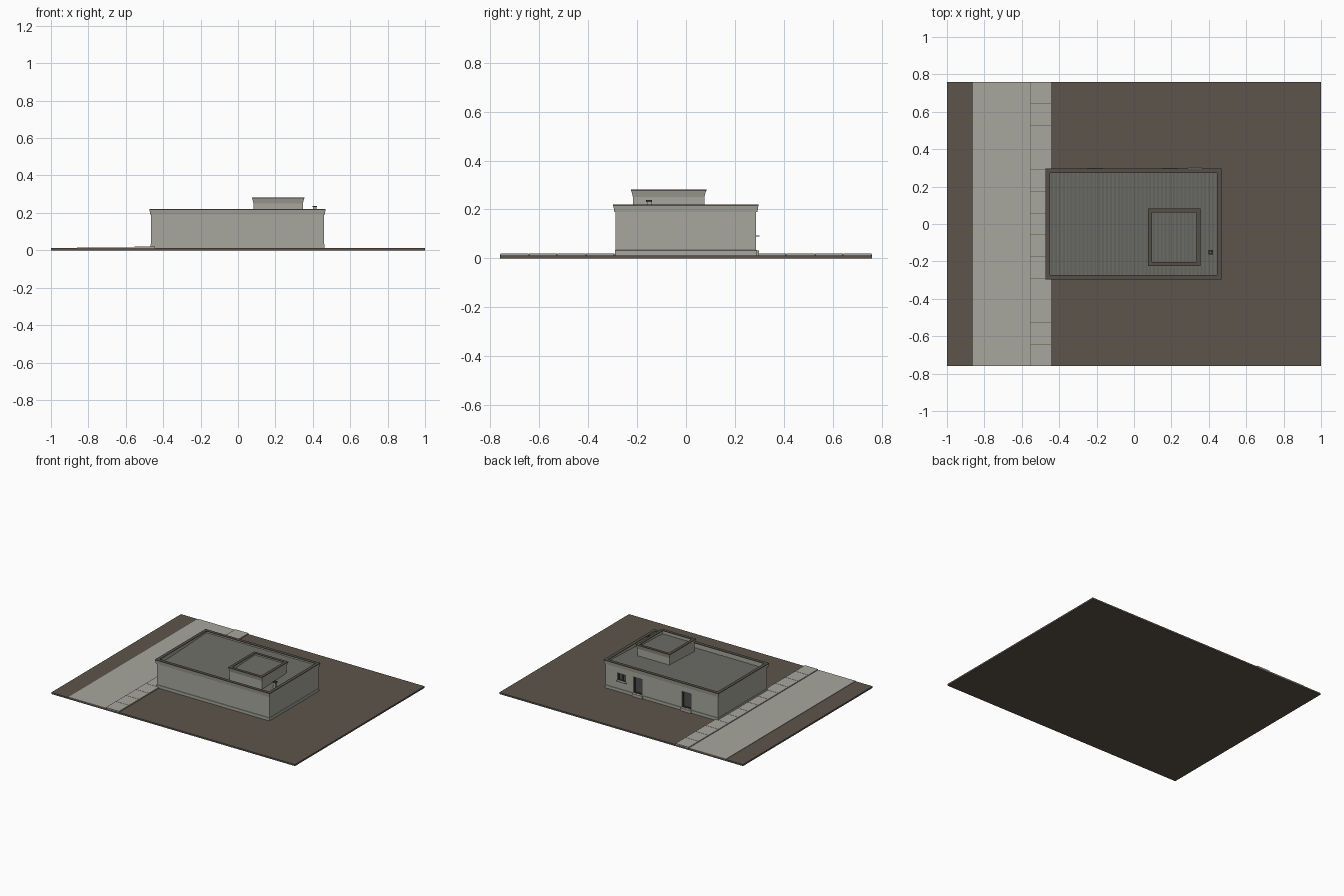
import bpy, bmesh
from mathutils import Vector

old = bpy.data.objects.get("Cube")
if old:
    bpy.data.objects.remove(old, do_unlink=True)


def material(name, rgb):
    m = bpy.data.materials.new(name)
    m.use_nodes = True
    m.diffuse_color = (*rgb, 1)
    m.node_tree.nodes["Principled BSDF"].inputs["Base Color"].default_value = (*rgb, 1)
    return m


CONCRETE = material("pale concrete", (0.39, 0.39, 0.34))
EARTH = material("brown earth", (0.11, 0.09, 0.072))
COPING = material("dark coping", (0.09, 0.078, 0.065))
ROOF = material("grey roof sheet", (0.15, 0.15, 0.135))
FRAME = material("dark frame", (0.05, 0.045, 0.04))
GLASS = material("dark glass", (0.07, 0.08, 0.08))


def finish(name, bm, mat):
    bmesh.ops.recalc_face_normals(bm, faces=bm.faces)
    mesh = bpy.data.meshes.new(name)
    bm.to_mesh(mesh)
    bm.free()
    mesh.materials.append(mat)
    ob = bpy.data.objects.new(name, mesh)
    bpy.context.scene.collection.objects.link(ob)
    return ob


def box(name, x, y, z, mat):
    """Box from three (low, high) ranges."""
    bm = bmesh.new()
    bmesh.ops.create_cube(bm, size=1)
    for v in bm.verts:
        v.co = Vector([(r[0] + r[1]) / 2 + c * (r[1] - r[0]) for c, r in zip(v.co, (x, y, z))])
    return finish(name, bm, mat)


def ring(name, x, y, section, mat):
    """Sweep a closed (outward offset, z) section around a rectangle."""
    bm = bmesh.new()
    loops = []
    for o, z in section:
        corners = [(x[0] - o, y[0] - o), (x[1] + o, y[0] - o),
                   (x[1] + o, y[1] + o), (x[0] - o, y[1] + o)]
        loops.append([bm.verts.new((*c, z)) for c in corners])
    for a, b in zip(loops, loops[1:] + loops[:1]):
        for i in range(4):
            j = (i + 1) % 4
            bm.faces.new((a[i], a[j], b[j], b[i]))
    return finish(name, bm, mat)


def ribbed_roof(name, x, y, z_front, z_back, mat, pitch=0.021, depth=0.003):
    """Zigzag sheet with ribs running front to back, falling to the front."""
    bm = bmesh.new()
    n = 2 * round((x[1] - x[0]) / pitch)
    rows = []
    for yy, zz in ((y[0], z_front), (y[1], z_back)):
        rows.append([bm.verts.new((x[0] + (x[1] - x[0]) * i / n, yy, zz + depth * (i % 2)))
                     for i in range(n + 1)])
    for i in range(n):
        bm.faces.new((rows[0][i], rows[0][i + 1], rows[1][i + 1], rows[1][i]))
    return finish(name, bm, mat)


# Ground, road and paving
box("ground", (-1, 1), (-0.76, 0.76), (0, 0.012), EARTH)
box("road", (-0.86, -0.555), (-0.76, 0.76), (0.01, 0.015), CONCRETE)
SLABS = 13
step = 1.52 / SLABS
for i in range(SLABS):
    y0 = -0.76 + i * step
    box(f"paving_slab_{i + 1}", (-0.553, -0.445), (y0 + 0.001, y0 + step - 0.001),
        (0.01, 0.02), CONCRETE)

# Main walls with openings cut in the back
WX, WY = (-0.464, 0.459), (-0.288, 0.287)
BACK = WY[1]
openings = {
    "window": (0.29, 0.36, 0.09, 0.15),
    "main_door": (0.155, 0.23, 0.035, 0.155),
    "side_door": (-0.245, -0.17, 0.035, 0.155),
}
walls = box("walls", WX, WY, (0.012, 0.17), CONCRETE)
for name, (x0, x1, z0, z1) in openings.items():
    cutter = box("cutter", (x0, x1), (BACK - 0.014, BACK + 0.05), (z0, z1), CONCRETE)
    cutter.hide_render = True
    mod = walls.modifiers.new("opening", "BOOLEAN")
    mod.operation, mod.solver, mod.object = "DIFFERENCE", "EXACT", cutter
bpy.context.view_layer.update()
cut_walls = bpy.data.meshes.new_from_object(
    walls.evaluated_get(bpy.context.evaluated_depsgraph_get()))
walls.modifiers.clear()
walls.data = cut_walls
for ob in [o for o in bpy.data.objects if o.name.startswith("cutter")]:
    bpy.data.objects.remove(ob, do_unlink=True)

# Frames, panes, sills and steps in the openings
for name, (x0, x1, z0, z1) in openings.items():
    t = 0.008
    inner = BACK - 0.014
    for side, xs in (("left", (x1 - t, x1)), ("right", (x0, x0 + t)),
                     ("middle", ((x0 + x1 - t) / 2, (x0 + x1 + t) / 2))):
        if side != "middle" or name == "window":
            box(f"{name}_frame_{side}", xs, (inner, BACK - 0.005), (z0, z1), FRAME)
    for part, zs in (("top", (z1 - t, z1)), ("bottom", (z0, z0 + t))):
        box(f"{name}_frame_{part}", (x0, x1), (inner, BACK - 0.005), zs, FRAME)
    box(f"{name}_pane", (x0, x1), (inner, inner + 0.004), (z0, z1), GLASS)
    if name == "window":
        box("window_sill", (x0 - 0.005, x1 + 0.005), (inner, BACK + 0.014), (z0 - 0.001, z0 + 0.004), CONCRETE)
    else:
        box(f"{name}_step", (x0 - 0.005, x1 + 0.005), (BACK - 0.01, BACK + 0.012), (0.012, 0.033), CONCRETE)

# Plinth and parapet
ring("plinth", WX, WY, [(0.003, 0.012), (0.003, 0.033), (-0.003, 0.035), (-0.003, 0.012)], CONCRETE)
ring("parapet", WX, WY, [(0, 0.168), (0, 0.19), (0.005, 0.19), (0.009, 0.216),
                         (-0.012, 0.216), (-0.012, 0.168)], CONCRETE)
ring("parapet_coping", WX, WY, [(0.01, 0.215), (0.01, 0.22), (-0.014, 0.22), (-0.014, 0.215)], COPING)
ribbed_roof("main_roof", (WX[0] + 0.01, WX[1] - 0.01), (WY[0] + 0.01, WY[1] - 0.01),
            0.182, 0.205, ROOF)

# Upper roof house
TX, TY = (0.083, 0.347), (-0.217, 0.075)
box("upper_walls", TX, TY, (0.168, 0.25), CONCRETE)
ring("upper_parapet", TX, TY, [(0, 0.248), (0, 0.25), (0.007, 0.277),
                               (-0.01, 0.277), (-0.01, 0.248)], CONCRETE)
ring("upper_coping", TX, TY, [(0.008, 0.276), (0.008, 0.281), (-0.013, 0.281), (-0.013, 0.276)], COPING)
ribbed_roof("upper_roof", (TX[0] + 0.009, TX[1] - 0.009), (TY[0] + 0.009, TY[1] - 0.009),
            0.254, 0.266, ROOF)

# Square vent on the main roof
VX, VY = (0.401, 0.419), (-0.16, -0.142)
ring("vent", VX, VY, [(0, 0.18), (0, 0.232), (-0.005, 0.232), (-0.005, 0.18)], CONCRETE)
ring("vent_cap", VX, VY, [(0.003, 0.231), (0.003, 0.238), (-0.005, 0.238), (-0.005, 0.231)], FRAME)
